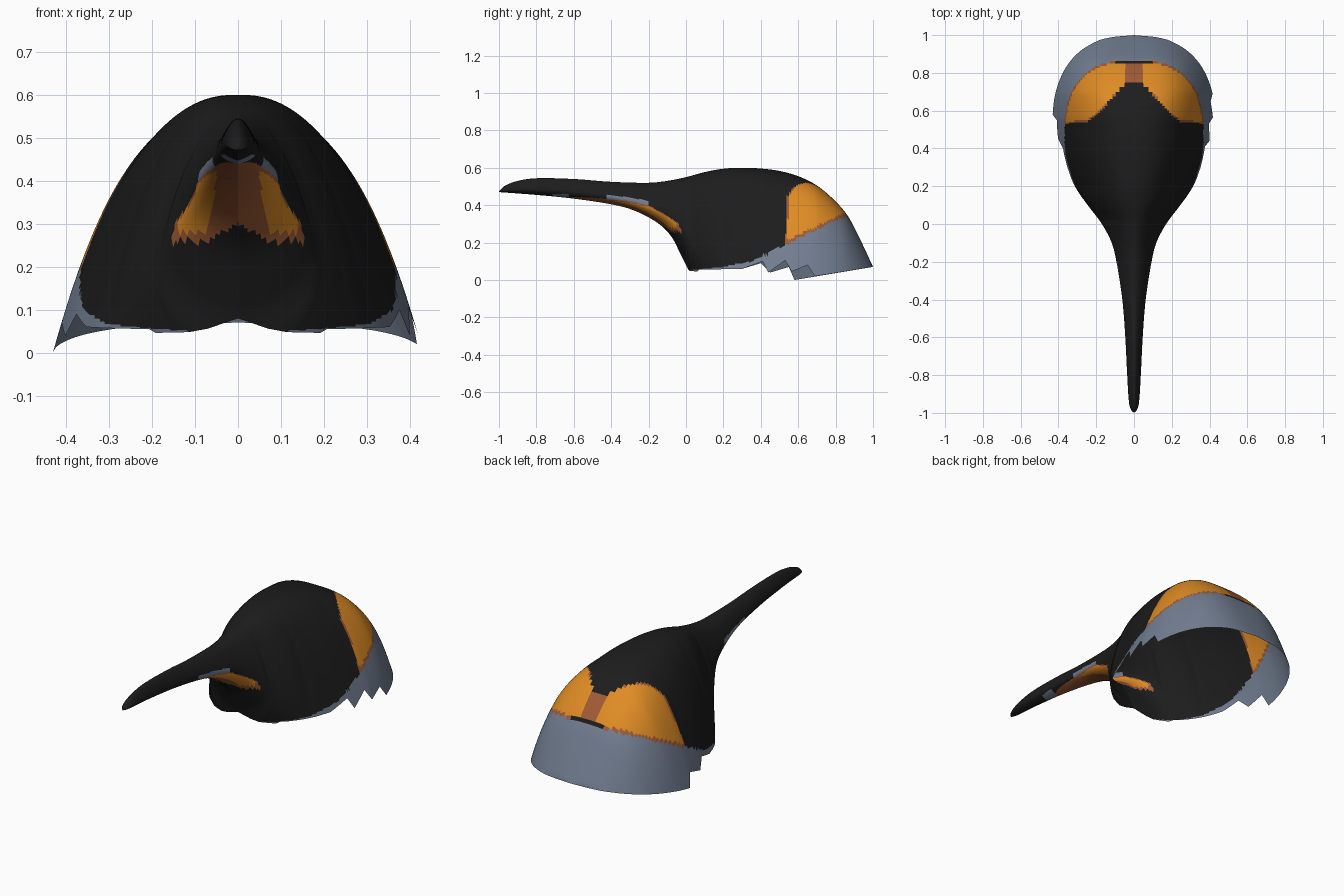
import bpy, bmesh, math

if "Cube" in bpy.data.objects:
    bpy.data.objects.remove(bpy.data.objects["Cube"])


def linear(table, y):
    """Straight interpolation through (y, value) points."""
    if y <= table[0][0]:
        return table[0][1]
    for (a, va), (b, vb) in zip(table, table[1:]):
        if y <= b:
            return va + (vb - va) * (y - a) / (b - a)
    return table[-1][1]


def smooth(table, y):
    """Hermite curve through (y, value) points."""
    n = len(table)
    if y <= table[0][0]:
        return table[0][1]
    if y >= table[-1][0]:
        return table[-1][1]

    def slope(i):
        a, b = table[max(i - 1, 0)], table[min(i + 1, n - 1)]
        return (b[1] - a[1]) / (b[0] - a[0])
    i = max(j for j in range(n - 1) if table[j][0] <= y)
    (a, va), (b, vb) = table[i], table[i + 1]
    h = b - a
    s = (y - a) / h
    return ((2*s**3 - 3*s**2 + 1) * va + (s**3 - 2*s**2 + s) * h * slope(i)
            + (3*s**2 - 2*s**3) * vb + (s**3 - s**2) * h * slope(i + 1))


# Profiles along the length (y): crown line, underside line, half width
TOP = [(-1, .475), (-.97, .503), (-.9, .53), (-.8, .544), (-.6, .54), (-.4, .525), (-.2, .52),
       (-.1, .53), (0, .55), (.1, .577), (.2, .595), (.3, .6), (.4, .596), (.5, .583),
       (.6, .555), (.7, .505), (.8, .42), (.87, .335), (.93, .22), (1, .07)]
BASE = [(-1, .47), (-.8, .455), (-.6, .435), (-.4, .405), (-.3, .38), (-.2, .335), (-.12, .28),
        (-.07, .22), (-.03, .14), (0, .08), (.02, .048), (.1, .045), (.3, .05), (.6, .02), (1, .07)]
WIDTH = [(-1, 0), (-.985, .015), (-.95, .026), (-.8, .036), (-.6, .046), (-.4, .062), (-.2, .093),
         (-.1, .118), (0, .17), (.1, .245), (.2, .315), (.3, .355), (.4, .39), (.5, .415),
         (.58, .425), (.7, .412), (.82, .365), (.91, .29), (.97, .19), (.99, .11), (1, 0)]
POWER = [(-1, .5), (-.1, .5), (.1, .4), (.5, .39), (.7, .31), (.85, .3), (1, .38)]
CLOSE = [(0, 1), (.02, .5), (.05, .28), (.1, .13), (.2, 0)]
# Ragged lower rim of the open neck, right and left
RIM_R = [(.02, .048), (.06, .046), (.07, .055), (.3, .06), (.41, .1), (.44, .04), (.53, .105),
         (.565, .045), (.65, .08), (.69, .02), (1, .07)]
RIM_L = [(.02, .048), (.06, .046), (.07, .055), (.3, .06), (.4, .09), (.45, .04), (.55, .07),
         (.58, 0), (1, .07)]
# Borders of the coloured areas
GAPE_TOP = [(-.66, .436), (-.6, .444), (-.5, .44), (-.3, .42), (-.2, .4), (-.1, .345), (-.04, .3), (-.02, .26)]
SLATE_TOP = [(0, .05), (.2, .07), (.35, .1), (.45, .15), (.53, .19), (.87, .35), (1, .35)]
CROWN_EDGE = [(0, .76), (.05, .735), (.13, .65), (.2, .575), (.25, .54), (.4, .53)]

BLACK, ORANGE, RUST, SLATE = range(4)


def head_colour(c):
    x, y, z = abs(c.x), c.y, c.z
    if y < 0:
        # Mouth corner and underside of the beak
        top = linear(GAPE_TOP, y)
        low = .26 + .04 * max(0, 1 - x / .07) if y > -.2 else 0
        if -.66 < y < -.02 and low < z < top:
            inner = .05 + .2 * max(0, .4 - z)
            if y > -.46 and x > inner and z < top - .006 and z > .28 and y < -.045:
                return ORANGE
            return RUST
        if -.42 < y < -.2 and z < top + .022 or -.71 < y < -.62 and z < .46:
            return SLATE
        return BLACK
    # Slate nape band, then the two ear patches with rust border
    band = linear(SLATE_TOP, y)
    if z < band:
        return SLATE
    edge = linear(CROWN_EDGE, x)
    if y < edge:
        return BLACK
    if y > .845 and x < .1:
        return BLACK
    if x < .03 or z < band + .018 or y < edge + .008:
        return RUST
    return ORANGE


# Stations along y, closer together at both ends and on the rim teeth
ys = {round(-1 + i * .0125, 4) for i in range(161)}
ys |= {round(1 - .05 * (i / 12) ** 2, 4) for i in range(12)}
ys |= {round(-1 + .05 * (i / 8) ** 2, 4) for i in range(8)}
ys |= {p[0] for p in RIM_R + RIM_L}
ys = sorted(ys)

SEG = 48
us = [math.sin(math.pi / 2 * i / SEG) ** 2 for i in range(SEG + 1)]


def half_section(y, rim):
    """Points of one side, from the crown down to the rim or underside."""
    zt, zb = smooth(TOP, y), smooth(BASE, y)
    w, p, k = max(0, smooth(WIDTH, y)), linear(POWER, y), linear(CLOSE, y)
    shape = lambda u: u ** p * (1 - k * u ** 6)
    scale = w / max(shape(u) for u in us)
    end = linear(rim, y) if y > .02 else zb
    pts = []
    for u in us:
        z = zt - u * (zt - end)
        v = max(0, (zt - z) / max(zt - zb, 1e-5))
        if abs(zt - zb) < .004:
            v = u
        pts.append((scale * max(0, shape(min(v, 1.25))), y, z))
    return pts


# Head and beak: one open shell
bm = bmesh.new()
rows = []
for y in ys:
    left = [(-x, yy, z) for x, yy, z in half_section(y, RIM_L)]
    right = half_section(y, RIM_R)
    rows.append([bm.verts.new(p) for p in left[:0:-1] + right])
for a, b in zip(rows, rows[1:]):
    for i in range(len(a) - 1):
        bm.faces.new((a[i], b[i], b[i + 1], a[i + 1]))
bmesh.ops.remove_doubles(bm, verts=bm.verts, dist=.0003)
bmesh.ops.recalc_face_normals(bm, faces=bm.faces)
crown = max(bm.faces, key=lambda f: f.calc_center_median().z)
if crown.normal.z < 0:
    bmesh.ops.reverse_faces(bm, faces=bm.faces)
for f in bm.faces:
    f.smooth = True
    f.material_index = head_colour(f.calc_center_median())

mesh = bpy.data.meshes.new("bird_head")
bm.to_mesh(mesh)
bm.free()
for name, col in (("black", (.012, .012, .012)), ("orange", (.74, .26, .018)),
                  ("rust", (.35, .105, .036)), ("slate", (.17, .21, .285))):
    m = bpy.data.materials.new(name)
    m.diffuse_color = (*col, 1)
    m.use_nodes = True
    m.node_tree.nodes["Principled BSDF"].inputs["Base Color"].default_value = m.diffuse_color
    mesh.materials.append(m)
bpy.context.collection.objects.link(bpy.data.objects.new("bird_head", mesh))
